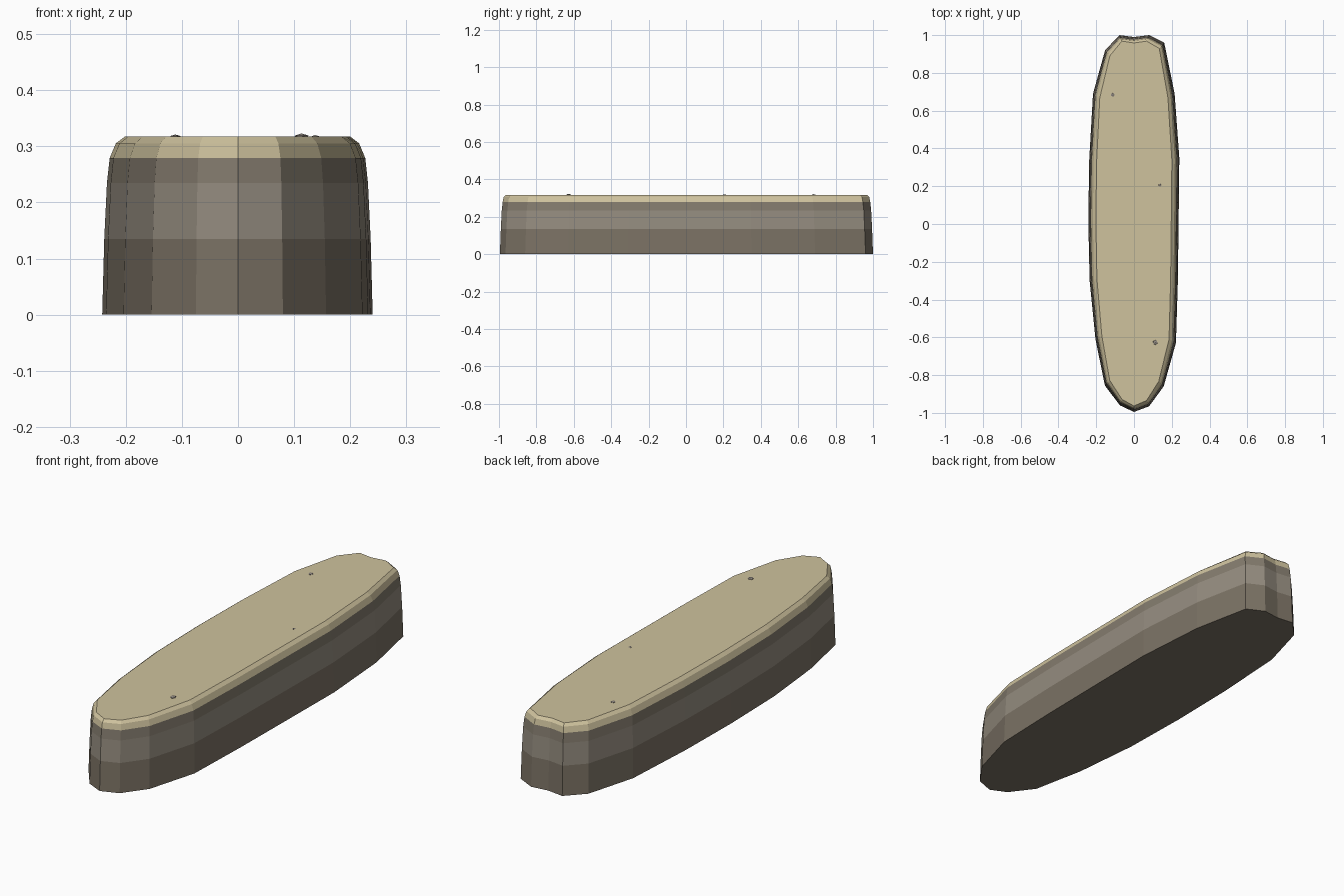
import bpy, bmesh, random
from mathutils import Vector

if "Cube" in bpy.data.objects:
    bpy.data.objects.remove(bpy.data.objects["Cube"])
random.seed(4)

def mat(name, c):
    m = bpy.data.materials.new(name)
    m.diffuse_color = (*c, 1)
    m.use_nodes = True
    m.node_tree.nodes["Principled BSDF"].inputs["Base Color"].default_value = m.diffuse_color
    return m

def finish(bm, name, mats):
    bmesh.ops.recalc_face_normals(bm, faces=bm.faces)
    me = bpy.data.meshes.new(name)
    bm.to_mesh(me)
    bm.free()
    ob = bpy.data.objects.new(name, me)
    bpy.context.collection.objects.link(ob)
    for m in mats:
        me.materials.append(m)
    return ob

sand = mat("sand", (0.62, 0.54, 0.34))
rock_low = mat("rock_low", (0.20, 0.17, 0.13))
rock_mid = mat("rock_mid", (0.30, 0.265, 0.215))
rock_high = mat("rock_high", (0.23, 0.20, 0.155))
pebble_grey = mat("pebble_grey", (0.28, 0.25, 0.22))

# Irregular 20-sided footprint of the slab
outline = [(0, .99), (.08, 1), (.16, .96), (.215, .69), (.24, .35), (.236, 0),
           (.232, -.31), (.222, -.63), (.157, -.86), (.08, -.965), (0, -.995),
           (-.075, -.96), (-.154, -.855), (-.204, -.61), (-.235, -.30),
           (-.242, .02), (-.237, .34), (-.217, .69), (-.153, .92), (-.077, 1)]

# Stacked rings: height, x scale, y scale, material of the band above
rings = [(0, 1, 1, 0), (.135, .985, .995, 1), (.235, .965, .99, 2),
         (.279, .945, .985, 3), (.305, .90, .98, 3), (.317, .835, .968, 3)]
bm = bmesh.new()
loops = [[bm.verts.new((x * sx, y * sy, z)) for x, y in outline]
         for z, sx, sy, _ in rings]
n = len(outline)
for i in range(len(rings) - 1):
    a, b = loops[i], loops[i + 1]
    for k in range(n):
        j = (k + 1) % n
        bm.faces.new((a[k], a[j], b[j], b[k])).material_index = rings[i][3]
bm.faces.new(loops[0]).material_index = 0
bm.faces.new(loops[-1]).material_index = 3
finish(bm, "ground_slab", [rock_low, rock_mid, rock_high, sand])

# Small pebbles on the top
for i, (x, y, r, h) in enumerate([(-.112, .684, .012, .005),
                                  (.137, .206, .009, .004),
                                  (.113, -.628, .015, .007)]):
    bm = bmesh.new()
    bmesh.ops.create_icosphere(bm, subdivisions=1, radius=1)
    for v in bm.verts:
        s = random.uniform(.8, 1.05)
        v.co = Vector((v.co.x * r * s, v.co.y * r * s, v.co.z * h))
    ob = finish(bm, f"pebble_{i + 1}", [pebble_grey])
    ob.location = (x, y, .316)
